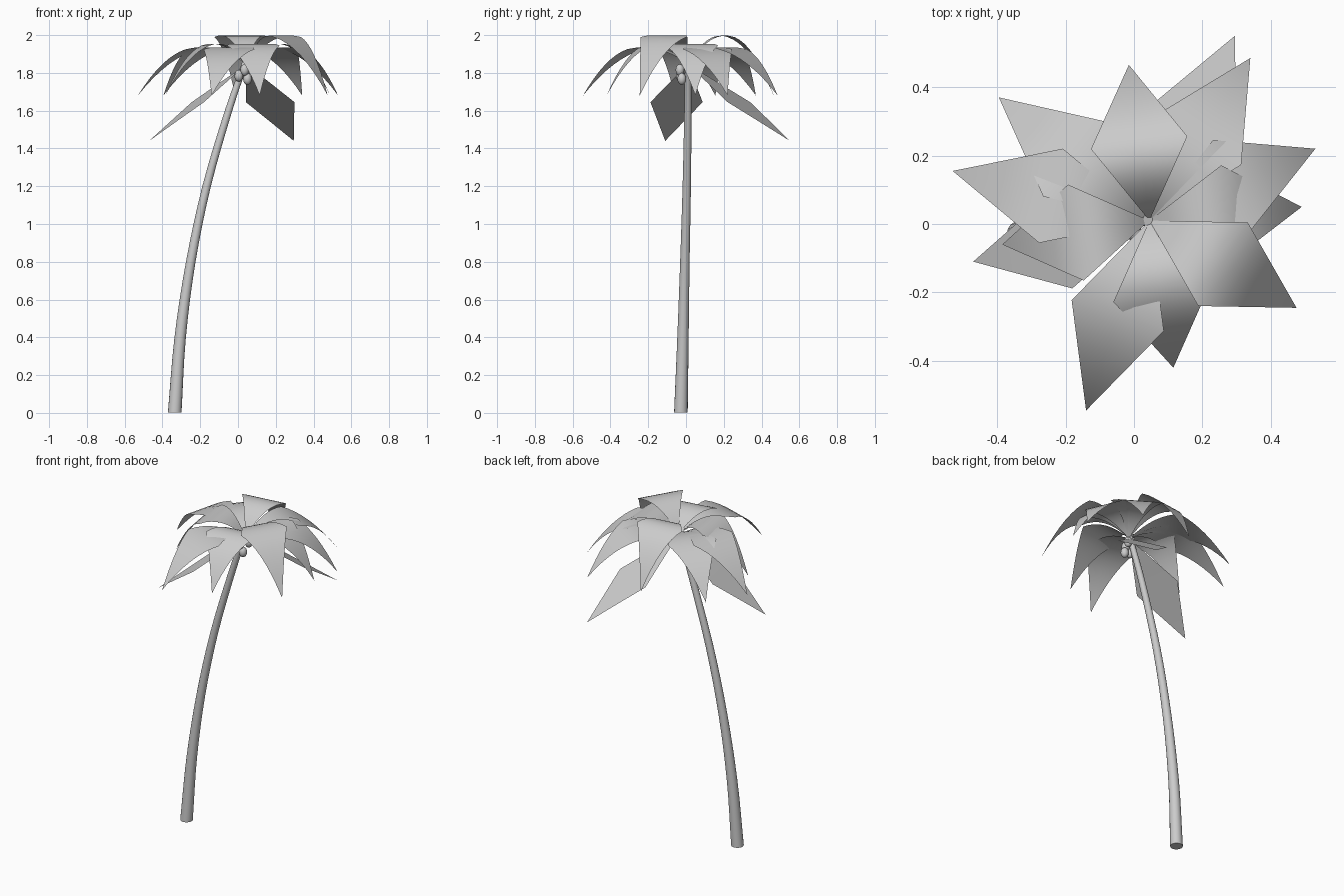
import bpy, bmesh, math
from mathutils import Vector

if "Cube" in bpy.data.objects:
    bpy.data.objects.remove(bpy.data.objects["Cube"])

CROWN = Vector((0.045, 0.01, 1.845))


def finish(bm, name):
    bmesh.ops.recalc_face_normals(bm, faces=bm.faces)
    me = bpy.data.meshes.new(name)
    bm.to_mesh(me)
    bm.free()
    for p in me.polygons:
        p.use_smooth = True
    ob = bpy.data.objects.new(name, me)
    bpy.context.collection.objects.link(ob)
    bpy.context.view_layer.objects.active = ob
    ob.select_set(True)
    bpy.ops.object.shade_smooth_by_angle(angle=math.radians(40))
    ob.select_set(False)
    return ob


def catmull(pts, steps):
    # smooth samples through the control points (any dimension)
    p = [Vector(q) for q in pts]
    p = [2 * p[0] - p[1]] + p + [2 * p[-1] - p[-2]]
    out = []
    for i in range(1, len(p) - 2):
        a, b, c, d = p[i - 1:i + 3]
        for k in range(steps):
            t = k / steps
            out.append(0.5 * (2 * b + (c - a) * t + (2 * a - 5 * b + 4 * c - d) * t * t
                              + (3 * b - a - 3 * c + d) * t ** 3))
    return out + [p[-2]]


# Trunk: curved, tapered tube; points are x, y, z, radius
def trunk(sides=16):
    path = catmull([(-0.335, -0.027, 0.003, 0.036), (-0.306, -0.016, 0.4, 0.030),
                    (-0.25, -0.006, 0.8, 0.025), (-0.166, 0.004, 1.2, 0.022),
                    (-0.05, 0.010, 1.6, 0.019), (0.04, 0.010, 1.86, 0.016)], 4)
    bm = bmesh.new()
    rings = []
    for i, q in enumerate(path):
        nxt, prv = path[min(i + 1, len(path) - 1)], path[max(i - 1, 0)]
        tan = (nxt - prv).to_3d().normalized() if i else Vector((0, 0, 1))
        u = Vector((0, 1, 0)).cross(tan).normalized()
        v = tan.cross(u)
        c = Vector(q[:3])
        rings.append([bm.verts.new(c + q[3] * (u * math.cos(a) + v * math.sin(a)))
                      for a in (2 * math.pi * k / sides for k in range(sides))])
    for r, s in zip(rings, rings[1:]):
        for k in range(sides):
            j = (k + 1) % sides
            bm.faces.new((r[k], r[j], s[j], s[k]))
    bm.faces.new(rings[0][::-1])
    bm.faces.new(rings[-1])
    finish(bm, "trunk")


# Frond: kite-shaped sheet bent along a parabola from crown to tip
def frond(name, tip, mid_z, half_width=0.142, n=16):
    bm = bmesh.new()
    tip = Vector(tip)
    span = tip - CROWN
    side = Vector((-span.y, span.x, 0)).normalized()
    rise = 4 * (mid_z - (CROWN.z + tip.z) / 2)
    rows = []
    for i in range(n + 1):
        t = i / n
        c = CROWN + span * t + Vector((0, 0, rise * t * (1 - t)))
        w = half_width * (1 - abs(2 * t - 1))
        if i in (0, n):
            rows.append([bm.verts.new(c)])
        else:
            rows.append([bm.verts.new(c - side * w), bm.verts.new(c), bm.verts.new(c + side * w)])
    for a, b in zip(rows, rows[1:]):
        if len(a) == 1 or len(b) == 1:
            for k in (0, 1):
                bm.faces.new((a[0], b[k], b[k + 1]) if len(a) == 1 else (a[k], b[0], a[k + 1]))
        else:
            for k in (0, 1):
                bm.faces.new((a[k], b[k], b[k + 1], a[k + 1]))
    finish(bm, name)


trunk()

# Frond tiers: name, tip height, mid height, tip positions
tiers = [
    ("upper_frond", 1.68, 1.99, [(0.475, -0.245), (-0.015, 0.465)]),
    ("short_frond", 1.68, 1.945, [(0.49, 0.05), (0.115, -0.42), (-0.385, -0.06)]),
    ("long_frond", 1.68, 1.925, [(-0.14, -0.545), (0.34, 0.485), (0.53, 0.22),
                                 (-0.53, 0.155), (-0.395, 0.37)]),
    ("drooping_frond", 1.44, 1.645, [(0.295, 0.55), (-0.47, -0.11)]),
]
for name, tz, mz, tips in tiers:
    for i, (x, y) in enumerate(tips):
        frond(f"{name}_{i + 1}", (x, y, tz), mz)

# Coconuts hanging below the crown
for i, c in enumerate([(0.004, -0.030, 1.785), (0.050, -0.022, 1.768),
                       (0.035, -0.032, 1.815), (0.060, 0.020, 1.815)]):
    bm = bmesh.new()
    bmesh.ops.create_uvsphere(bm, u_segments=16, v_segments=10, radius=1)
    bmesh.ops.scale(bm, verts=bm.verts, vec=(0.023, 0.023, 0.031))
    bmesh.ops.translate(bm, verts=bm.verts, vec=c)
    finish(bm, f"coconut_{i + 1}")
